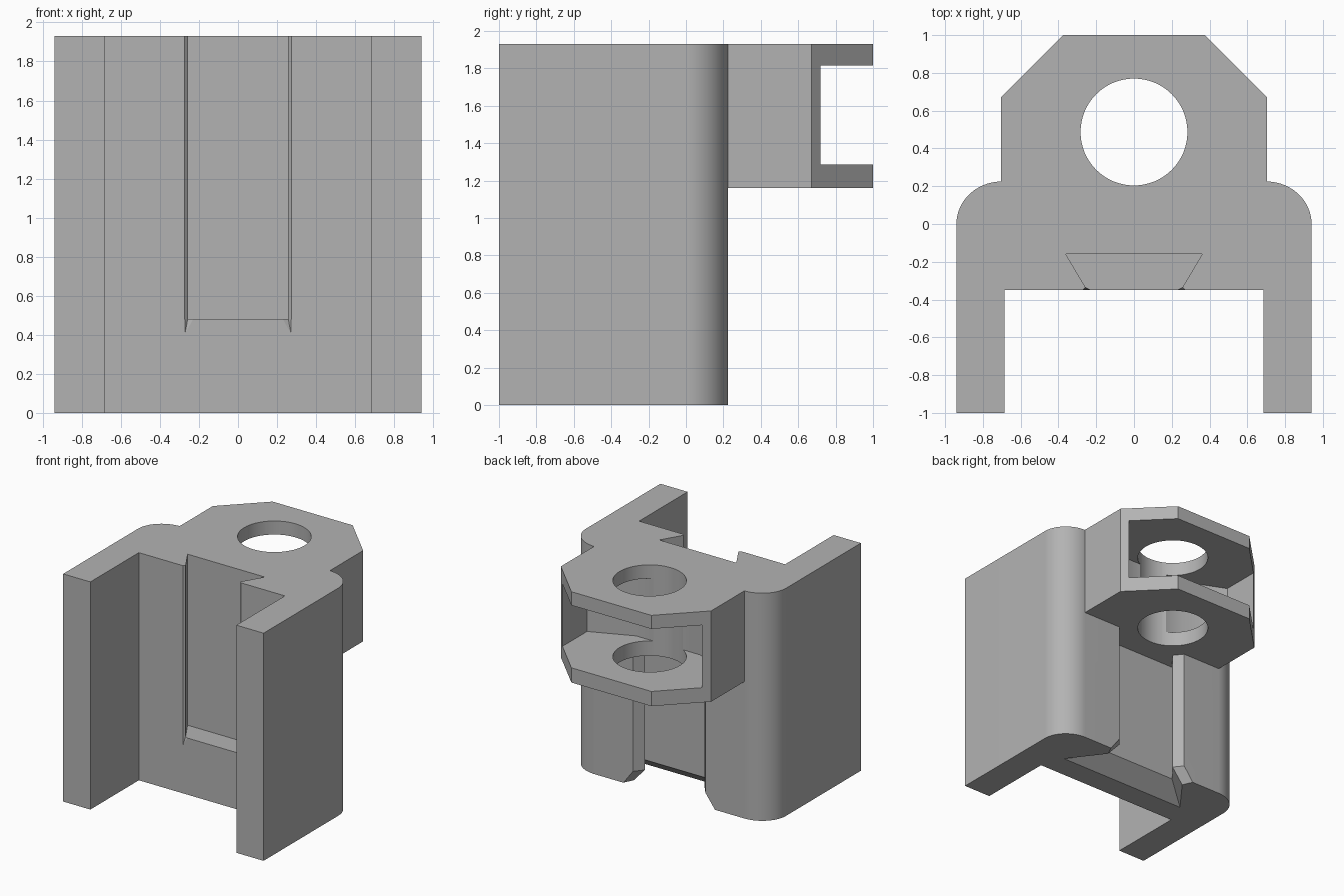
import bpy
import bmesh
from math import sin, cos, pi

cube = bpy.data.objects.get("Cube")
if cube:
    bpy.data.objects.remove(cube, do_unlink=True)

TOP = 1.93
LUG_BASE = 1.16

grey = bpy.data.materials.new("matte_grey")
grey.use_nodes = True
colour = (0.45, 0.45, 0.45, 1)
grey.diffuse_color = colour
grey.node_tree.nodes["Principled BSDF"].inputs["Base Color"].default_value = colour


def mirrored(half):
    """Close a half profile across x = 0."""
    return half + [(-x, y) for x, y in reversed(half)]


def loft(name, sections):
    """Solid through a stack of (z, outline) sections."""
    bm = bmesh.new()
    rings = [[bm.verts.new((x, y, z)) for x, y in pts] for z, pts in sections]
    bm.faces.new(rings[0])
    bm.faces.new(rings[-1])
    for low, high in zip(rings, rings[1:]):
        for i in range(len(low)):
            j = (i + 1) % len(low)
            bm.faces.new((low[i], low[j], high[j], high[i]))
    bmesh.ops.recalc_face_normals(bm, faces=bm.faces)
    mesh = bpy.data.meshes.new(name)
    bm.to_mesh(mesh)
    bm.free()
    mesh.materials.append(grey)
    obj = bpy.data.objects.new(name, mesh)
    bpy.context.collection.objects.link(obj)
    return obj


def prism(name, outline, z0, z1):
    return loft(name, [(z0, outline), (z1, outline)])


def combine(target, tool, operation):
    """Apply a boolean and discard the tool."""
    tool.hide_render = True
    bpy.context.view_layer.objects.active = target
    mod = target.modifiers.new("cut", "BOOLEAN")
    mod.operation = operation
    mod.solver = "EXACT"
    mod.object = tool
    bpy.ops.object.modifier_apply(modifier=mod.name)
    bpy.data.objects.remove(tool, do_unlink=True)


# Channel body with two front legs and rounded back corners
corner = [(0.70 + 0.24 * cos(a), 0.225 * sin(a))
          for a in [pi / 2 * i / 24 for i in range(25)]]
body = prism("bracket_body", mirrored(
    [(0.685, -0.35), (0.685, -1), (0.94, -1)] + corner), 0, TOP)

# Hinge lug with clipped corners
lug = prism("hinge_lug", mirrored(
    [(0.705, 0.1), (0.705, 0.67), (0.375, 1)]), LUG_BASE, TOP)
combine(body, lug, "UNION")

# Pocket between the two lug plates
pocket = prism("pocket_cutter", mirrored(
    [(0.3, 0.24), (0.655, 0.39), (0.655, 1.1)]), 1.285, 1.815)
combine(body, pocket, "DIFFERENCE")

# Pin hole
hole = prism("hole_cutter", [
    (0.283 * cos(2 * pi * i / 64), 0.487 + 0.283 * sin(2 * pi * i / 64))
    for i in range(64)], 1, 2.1)
combine(body, hole, "DIFFERENCE")

# Front dovetail slot, open at the top, with chamfered lips
front_slot = prism("front_slot_cutter", mirrored(
    [(0.275, -0.4), (0.275, -0.352), (0.257, -0.335), (0.362, -0.158)]), 0.48, 2.1)
combine(body, front_slot, "DIFFERENCE")

# Pointed lower ends of the slot lips
for side in (-1, 1):
    lip = [(0.225, -0.352), (0.275, -0.352), (0.257, -0.335)]
    tip = [(0.269, -0.352), (0.272, -0.352), (0.271, -0.349)]
    nick = loft("lip_cutter", [
        (0.41, [(side * x, y) for x, y in tip]),
        (0.482, [(side * x, y) for x, y in lip])])
    combine(body, nick, "DIFFERENCE")

# Rear dovetail slot, open at the bottom with a flared entry
rear = mirrored([(0.34, 0.3), (0.34, 0.225), (0.28, 0.15), (0.40, 0)])
flared = mirrored([(0.43, 0.3), (0.43, 0.225), (0.39, 0.14), (0.61, -0.15)])
rear_slot = loft("rear_slot_cutter", [
    (-0.05, flared), (0, flared), (0.12, rear), (LUG_BASE, rear)])
combine(body, rear_slot, "DIFFERENCE")

# Smooth the rounded faces only
bpy.ops.object.select_all(action="DESELECT")
body.select_set(True)
bpy.context.view_layer.objects.active = body
bpy.ops.object.shade_smooth_by_angle(angle=pi / 7)
